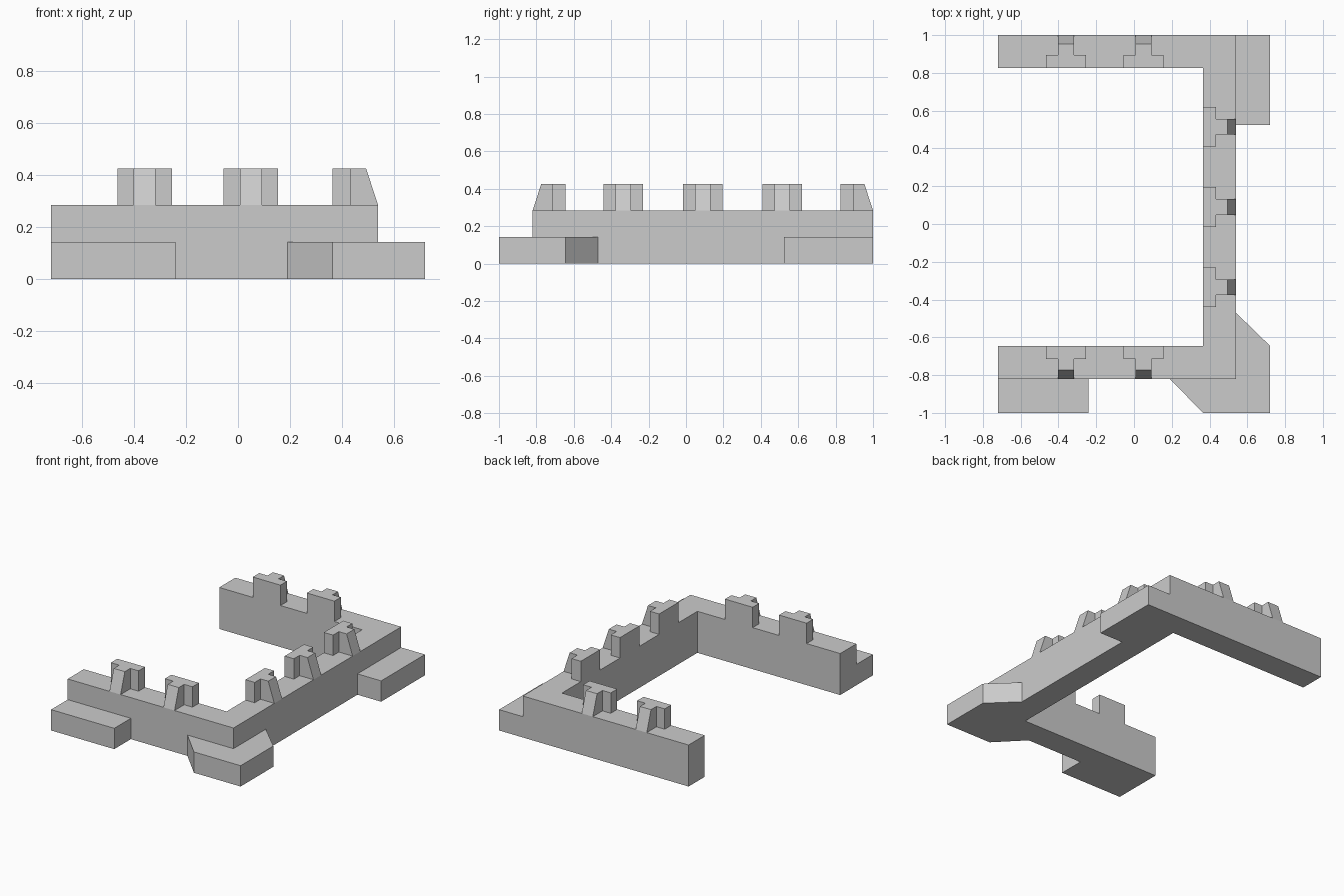
import bpy
import bmesh
from mathutils import Matrix, Vector

cube = bpy.data.objects.get("Cube")
if cube:
    bpy.data.objects.remove(cube, do_unlink=True)

stone = bpy.data.materials.new("grey_stone")
stone.use_nodes = True
stone.diffuse_color = (0.6, 0.6, 0.6, 1)
stone.node_tree.nodes["Principled BSDF"].inputs["Base Color"].default_value = (0.6, 0.6, 0.6, 1)

WALL_TOP, LEDGE_TOP, MERLON_TOP = 0.285, 0.143, 0.425
WALL_DEPTH = 0.175


def prism(name, outline, z0, z1, adjust=None):
    """Extrude a flat outline from z0 to z1; adjust may move the top vertices."""
    bm = bmesh.new()
    base = bm.faces.new([bm.verts.new((x, y, z0)) for x, y in outline])
    top = bmesh.ops.extrude_face_region(bm, geom=[base])["geom"]
    for v in top:
        if isinstance(v, bmesh.types.BMVert):
            v.co.z = z1
            if adjust:
                adjust(v)
    bmesh.ops.recalc_face_normals(bm, faces=bm.faces)
    mesh = bpy.data.meshes.new(name)
    bm.to_mesh(mesh)
    bm.free()
    mesh.materials.append(stone)
    obj = bpy.data.objects.new(name, mesh)
    bpy.context.collection.objects.link(obj)
    return obj


def rectangle(x0, x1, y0, y1):
    return [(x0, y0), (x1, y0), (x1, y1), (x0, y1)]


# C-shaped wall, open to the right
prism("wall", [(-0.72, -0.82), (0.54, -0.82), (0.54, 1), (-0.72, 1),
               (-0.72, 0.825), (0.365, 0.825), (0.365, -0.645), (-0.72, -0.645)],
      0, WALL_TOP)

# Low ledges against the outside of the wall
prism("front_ledge", rectangle(-0.72, -0.24, -1, -0.82), 0, LEDGE_TOP)
prism("back_ledge", rectangle(0.54, 0.72, 0.525, 1), 0, LEDGE_TOP)
prism("corner_buttress", [(0.19, -0.82), (0.365, -1), (0.72, -1), (0.72, -0.645),
                          (0.54, -0.47), (0.54, -0.82)], 0, LEDGE_TOP)


# T-shaped merlons: wide bar on the inner edge, stem sloping to the outer edge
def merlon(name, inner_point, angle):
    half_bar, half_stem, bar_depth = 0.105, 0.042, 0.07
    outline = [(-half_bar, 0), (half_bar, 0), (half_bar, bar_depth), (half_stem, bar_depth),
               (half_stem, WALL_DEPTH), (-half_stem, WALL_DEPTH),
               (-half_stem, bar_depth), (-half_bar, bar_depth)]

    def slope(v):
        if v.co.y > bar_depth + 0.01:
            v.co.y -= 0.046

    obj = prism(name, outline, WALL_TOP, MERLON_TOP, slope)
    place = Matrix.Translation(Vector((*inner_point, 0))) @ Matrix.Rotation(angle, 4, "Z")
    obj.data.transform(place)


HALF_TURN = 3.14159265
for i, x in enumerate((-0.36, 0.05), 1):
    merlon(f"back_merlon_{i}", (x, 0.825), 0)
    merlon(f"front_merlon_{i}", (x, -0.645), HALF_TURN)
for i, y in enumerate((-0.335, 0.09, 0.515), 1):
    merlon(f"side_merlon_{i}", (0.365, y), -HALF_TURN / 2)
